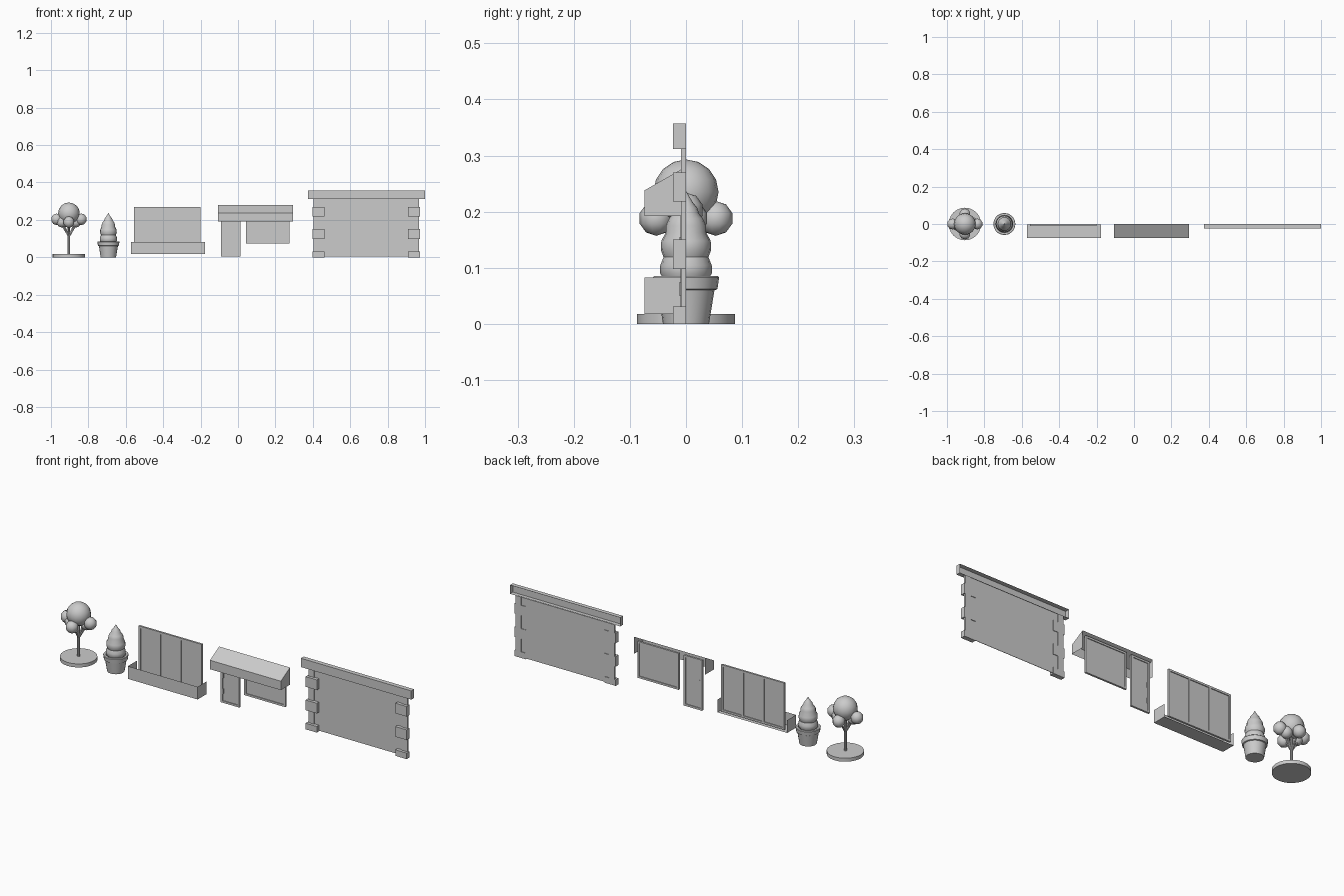
import bpy, bmesh, math
from mathutils import Vector

if "Cube" in bpy.data.objects:
    bpy.data.objects.remove(bpy.data.objects["Cube"])


def make(name, verts, faces, smooth=False):
    me = bpy.data.meshes.new(name)
    me.from_pydata(verts, [], faces)
    ob = bpy.data.objects.new(name, me)
    bpy.context.collection.objects.link(ob)
    bm = bmesh.new()
    bm.from_mesh(me)
    bmesh.ops.recalc_face_normals(bm, faces=bm.faces)
    bm.to_mesh(me)
    bm.free()
    if smooth:
        bpy.context.view_layer.objects.active = ob
        ob.select_set(True)
        bpy.ops.object.shade_smooth_by_angle(angle=math.radians(40))
        ob.select_set(False)
    return ob


def box(name, x0, x1, y0, y1, z0, z1, skip=()):
    v = [(x, y, z) for x in (x0, x1) for y in (y0, y1) for z in (z0, z1)]
    sides = {"left": (0, 1, 3, 2), "right": (4, 6, 7, 5), "front": (0, 4, 5, 1),
             "back": (2, 3, 7, 6), "bottom": (0, 2, 6, 4), "top": (1, 5, 7, 3)}
    return make(name, v, [f for k, f in sides.items() if k not in skip])


def lathe(name, cx, profile, n):
    # Revolve (radius, height) points about a vertical axis
    v = [(cx + r * math.cos(2 * math.pi * i / n), r * math.sin(2 * math.pi * i / n), z)
         for r, z in profile for i in range(n)]
    f = [(j * n + i, j * n + (i + 1) % n, (j + 1) * n + (i + 1) % n, (j + 1) * n + i)
         for j in range(len(profile) - 1) for i in range(n)]
    f += [tuple(range(n)), tuple(range(len(v) - n, len(v)))]
    return make(name, v, f, True)


def ball(name, loc, r, seg):
    bpy.ops.mesh.primitive_uv_sphere_add(segments=seg, ring_count=seg // 2, radius=r, location=loc)
    bpy.context.object.name = name
    bpy.ops.object.shade_smooth()


def rod(name, a, b, r):
    a, b = Vector(a), Vector(b)
    d = b - a
    bpy.ops.mesh.primitive_cylinder_add(vertices=8, radius=r, depth=d.length, location=(a + b) / 2)
    ob = bpy.context.object
    ob.name = name
    ob.rotation_euler = d.to_track_quat('Z', 'Y').to_euler()
    bpy.ops.object.shade_smooth_by_angle()


def framed(name, x0, x1, z0, z1, panes=1, t=0.01):
    # Outer frame, mullions and a thin recessed panel
    y0, y1 = -0.01, 0.0
    box(name + "_sill", x0, x1, y0, y1, z0, z0 + t)
    box(name + "_head", x0, x1, y0, y1, z1 - t, z1)
    for i in range(panes + 1):
        x = x0 + (x1 - x0 - t) * i / panes
        box(name + "_post", x, x + t, y0, y1, z0 + t, z1 - t)
    box(name + "_panel", x0 + t / 2, x1 - t / 2, -0.006, -0.004, z0 + t / 2, z1 - t / 2)


# Tree on a round base
tx = -0.904
lathe("tree_base", tx, [(0.087, 0), (0.087, 0.018)], 24)
rod("tree_trunk", (tx, 0, 0.018), (tx, 0, 0.2), 0.007)
ball("crown", (tx, 0, 0.235), 0.058, 16)
for dx, dy, z, r in [(0.066, 0, 0.203, 0.031), (-0.066, 0, 0.203, 0.031),
                     (0, 0.053, 0.188, 0.031), (0, -0.053, 0.188, 0.031),
                     (0.038, 0.01, 0.188, 0.029), (-0.038, -0.01, 0.188, 0.029)]:
    ball("leaf_cluster", (tx + dx, dy, z), r, 10)
    rod("branch", (tx, 0, 0.11), (tx + dx * 0.7, dy * 0.7, z - 0.015), 0.004)

# Potted shrub
px = -0.693
lathe("pot", px, [(0.041, 0), (0.051, 0.062)], 20)
lathe("pot_rim", px, [(0.052, 0.06), (0.056, 0.062), (0.059, 0.083), (0.057, 0.085),
                      (0.047, 0.085), (0.045, 0.076)], 20)
lathe("shrub", px, [(0.038, 0.076), (0.046, 0.09), (0.046, 0.104), (0.040, 0.119),
                    (0.045, 0.132), (0.044, 0.148), (0.036, 0.163), (0.036, 0.175),
                    (0.030, 0.188), (0.023, 0.197), (0.020, 0.207), (0.012, 0.217),
                    (0.0005, 0.236)], 16)

# Wide window and open planter trough
framed("wide_window", -0.557, -0.2, 0.03, 0.27, 3)
box("planter", -0.573, -0.177, -0.074, -0.002, 0.018, 0.083, ("top", "back"))

# Door and small window under a canopy
framed("door", -0.091, 0.014, 0.003, 0.262)
for z in (0.05, 0.13):
    box("door_fitting", -0.08, -0.076, -0.012, -0.002, z, z + 0.025)
framed("small_window", 0.042, 0.276, 0.075, 0.262)
a, b = -0.107, 0.295
ring = [(-0.074, 0.192), (-0.074, 0.238), (0, 0.28), (0, 0.192)]
make("canopy", [(x, y, z) for x in (a, b) for y, z in ring],
     [(0, 1, 2, 3), (4, 7, 6, 5), (0, 4, 5, 1), (1, 5, 6, 2)])

# Wall section with stepped corner stones and cornice
wx = 0.686
box("wall_panel", wx - 0.275, wx + 0.275, -0.005, -0.003, 0.003, 0.313)
box("cornice", wx - 0.313, wx + 0.313, -0.023, 0, 0.312, 0.357, ("back",))
for s in (-1, 1):
    def strip(name, inner, outer, y0, z0, z1):
        x0, x1 = sorted((wx + s * inner, wx + s * outer))
        box(name, x0, x1, y0, 0, z0, z1)
    strip("corner_post", 0.249, 0.281, -0.009, 0.0, 0.312)
    for z0, z1 in [(0, 0.031), (0.098, 0.15), (0.218, 0.27)]:
        strip("corner_stone", 0.223, 0.287, -0.023, z0, z1)
